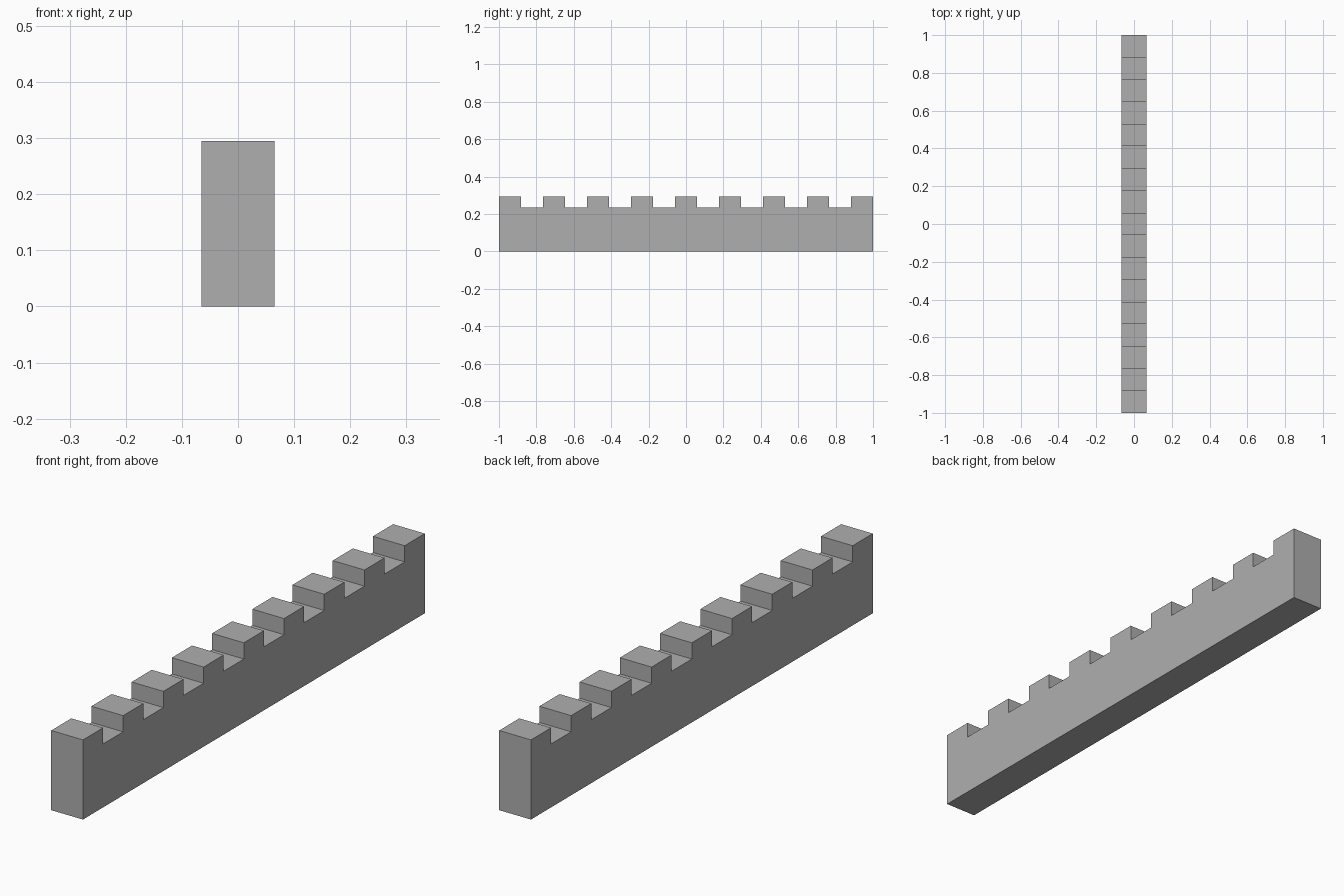
import bpy, bmesh

if "Cube" in bpy.data.objects:
    bpy.data.objects.remove(bpy.data.objects["Cube"])

LENGTH, WIDTH = 2.0, 0.13
FLOOR_Z, TOP_Z = 0.235, 0.295
SEGMENTS = 17                      # 9 merlons with 8 gaps between them
step = LENGTH / SEGMENTS

# Side profile in the YZ plane: flat base, then the toothed top edge
profile = [(LENGTH / 2, 0.0), (-LENGTH / 2, 0.0)]
for i in range(SEGMENTS):
    z = TOP_Z if i % 2 == 0 else FLOOR_Z
    y = -LENGTH / 2 + i * step
    profile += [(y, z), (y + step, z)]

# Extrude the profile across the wall thickness
bm = bmesh.new()
face = bm.faces.new([bm.verts.new((-WIDTH / 2, y, z)) for y, z in profile])
side = bmesh.ops.extrude_face_region(bm, geom=[face])["geom"]
bmesh.ops.translate(bm, vec=(WIDTH, 0, 0),
                    verts=[v for v in side if isinstance(v, bmesh.types.BMVert)])
bmesh.ops.recalc_face_normals(bm, faces=bm.faces)

mesh = bpy.data.meshes.new("battlement_wall")
bm.to_mesh(mesh)
bm.free()
wall = bpy.data.objects.new("battlement_wall", mesh)
bpy.context.collection.objects.link(wall)

# Dark grey stone
stone = bpy.data.materials.new("dark_stone")
stone.diffuse_color = (0.43, 0.43, 0.43, 1.0)
stone.use_nodes = True
stone.node_tree.nodes["Principled BSDF"].inputs["Base Color"].default_value = stone.diffuse_color
mesh.materials.append(stone)
